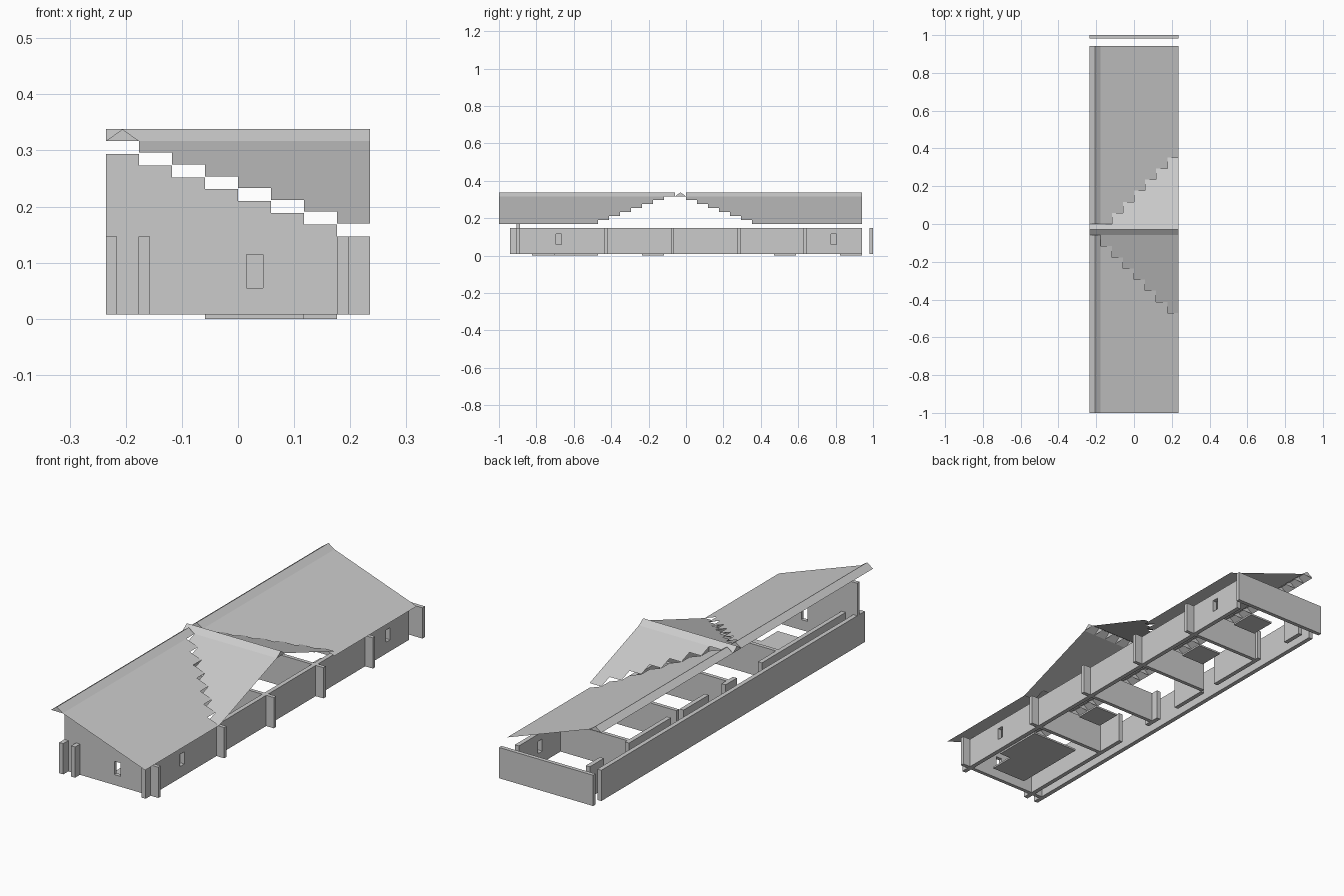
import bpy, bmesh

if "Cube" in bpy.data.objects:
    bpy.data.objects.remove(bpy.data.objects["Cube"])

C = 2 / 34            # cell size of the plan grid
H = 0.021             # roof drop per cell
X0 = -4 * C           # left edge
TOP = 0.317           # height where the slopes meet the ridge caps
WZ0, WZ1 = 0.008, 0.147


def finish(name, bm):
    bmesh.ops.remove_doubles(bm, verts=bm.verts, dist=1e-5)
    me = bpy.data.meshes.new(name)
    bm.to_mesh(me)
    bm.free()
    ob = bpy.data.objects.new(name, me)
    bpy.context.collection.objects.link(ob)
    return ob


def face(bm, pts):
    bm.faces.new([bm.verts.new(p) for p in pts])


def boxes(name, items):
    bm = bmesh.new()
    for x0, x1, y0, y1, z0, z1 in items:
        vs = bmesh.ops.create_cube(bm, size=1)["verts"]
        for v in vs:
            v.co = (x1 if v.co.x > 0 else x0, y1 if v.co.y > 0 else y0, z1 if v.co.z > 0 else z0)
    me = bpy.data.meshes.new(name)
    bm.to_mesh(me)
    bm.free()
    ob = bpy.data.objects.new(name, me)
    bpy.context.collection.objects.link(ob)
    return ob


def cut(ob, holes):
    cutter = boxes(ob.name + "_window_cutter", holes)
    cutter.hide_render = True
    cutter.hide_viewport = True
    m = ob.modifiers.new("windows", "BOOLEAN")
    m.operation, m.solver, m.object = "DIFFERENCE", "EXACT", cutter


# main roof slope: strips that stop in steps at the cross gable
bm = bmesh.new()
for k in range(7):
    xa = X0 + (k + 1) * C
    xb, za, zb = xa + C, TOP - k * H, TOP - (k + 1) * H
    for ya, yb in ((-1, -(k + 2) * C), (k * C, 16 * C)):
        face(bm, [(xa, ya, za), (xb, ya, zb), (xb, yb, zb), (xa, yb, za)])
finish("main_roof", bm)

# cross gable slopes, stepped along the valleys
for name, s, y0, extra in (("cross_roof_front", -1, -C, 1), ("cross_roof_back", 1, 0, 0)):
    bm = bmesh.new()
    for k in range(7):
        xa = X0 + (k + 1) * C
        for j in range(k + extra):
            ya, yb = y0 + s * j * C, y0 + s * (j + 1) * C
            za, zb = TOP - j * H, TOP - (j + 1) * H
            p = [(xa, ya, za), (xa, yb, zb), (xa + C, yb, zb), (xa + C, ya, za)]
            face(bm, p if s < 0 else p[::-1])
    finish(name, bm)


# ridge caps: little tents with a triangle at every cell
def cap(name, a0, n, b0, along_y):
    bm = bmesh.new()

    def pt(a, b, z):
        return (b, a, z) if along_y else (a, b, z)
    for i in range(n + 1):
        a = a0 + i * C
        lo, mid, hi = (b0, TOP), (b0 + C / 2, TOP + H), (b0 + C, TOP)
        face(bm, [pt(a, *q) for q in (lo, mid, hi)])
        if i < n:
            for p, q in ((lo, mid), (mid, hi)):
                f = [pt(a, *p), pt(a, *q), pt(a + C, *q), pt(a + C, *p)]
                face(bm, f if along_y else f[::-1])
    return finish(name, bm)


cap("ridge_cap_front", -1, 16, X0, True)
cap("ridge_cap_back", 0, 16, X0, True)
cap("cross_ridge_cap", X0, 8, -C, False)

# stepped gable end wall
prof = [(X0, WZ0)]
for k in range(8):
    z = WZ1 + (7 - k) * H
    prof += [(X0 + k * C, z), (X0 + (k + 1) * C, z)]
prof.append((-X0, WZ0))
bm = bmesh.new()
f = bm.faces.new([bm.verts.new((x, -0.905, z)) for x, z in prof])
r = bmesh.ops.extrude_face_region(bm, geom=[f])
bmesh.ops.translate(bm, vec=(0, 0.017, 0), verts=[v for v in r["geom"] if isinstance(v, bmesh.types.BMVert)])
bmesh.ops.recalc_face_normals(bm, faces=bm.faces)
gable = finish("gable_end_wall", bm)
cut(gable, [(0.015, 0.045, -0.95, -0.85, 0.055, 0.115)])

# long outer walls and detached back wall
boxes("left_wall", [(X0, X0 + 0.02, -16 * C, 16 * C, WZ0, WZ1)])
right = boxes("right_wall", [(0.177, 0.197, -16 * C, 16 * C, WZ0, WZ1)])
cut(right, [(0.15, 0.22, y, y + 0.03, 0.06, 0.115) for y in (-0.695, 0.775)])
boxes("back_wall", [(X0, -X0, 0.982, 1.0, WZ0, WZ1)])

# cross partitions that stick out as buttresses
boxes("partitions", [(-0.157, -X0, y, y + 0.017, WZ0, WZ1) for y in (-0.435, -0.08, 0.274, 0.627)])

# corridor wall with door gaps
segs = ((-0.94, -0.29), (-0.11, -0.03), (0.09, 0.27), (0.36, 0.66), (0.84, 0.94))
boxes("corridor_wall", [(-0.177, -0.157, a, b, WZ0, WZ1) for a, b in segs])

# floor mats
mats = [(-C, 2 * C, -14 * C, -8 * C), (2 * C, 3 * C, -12 * C, -8 * C), (0, 2 * C, -4 * C, -2 * C),
        (0, 2 * C, 8 * C, 10 * C), (0, 2 * C, 14 * C, 16 * C)]
boxes("floor_mats", [m + (0, WZ0) for m in mats])
